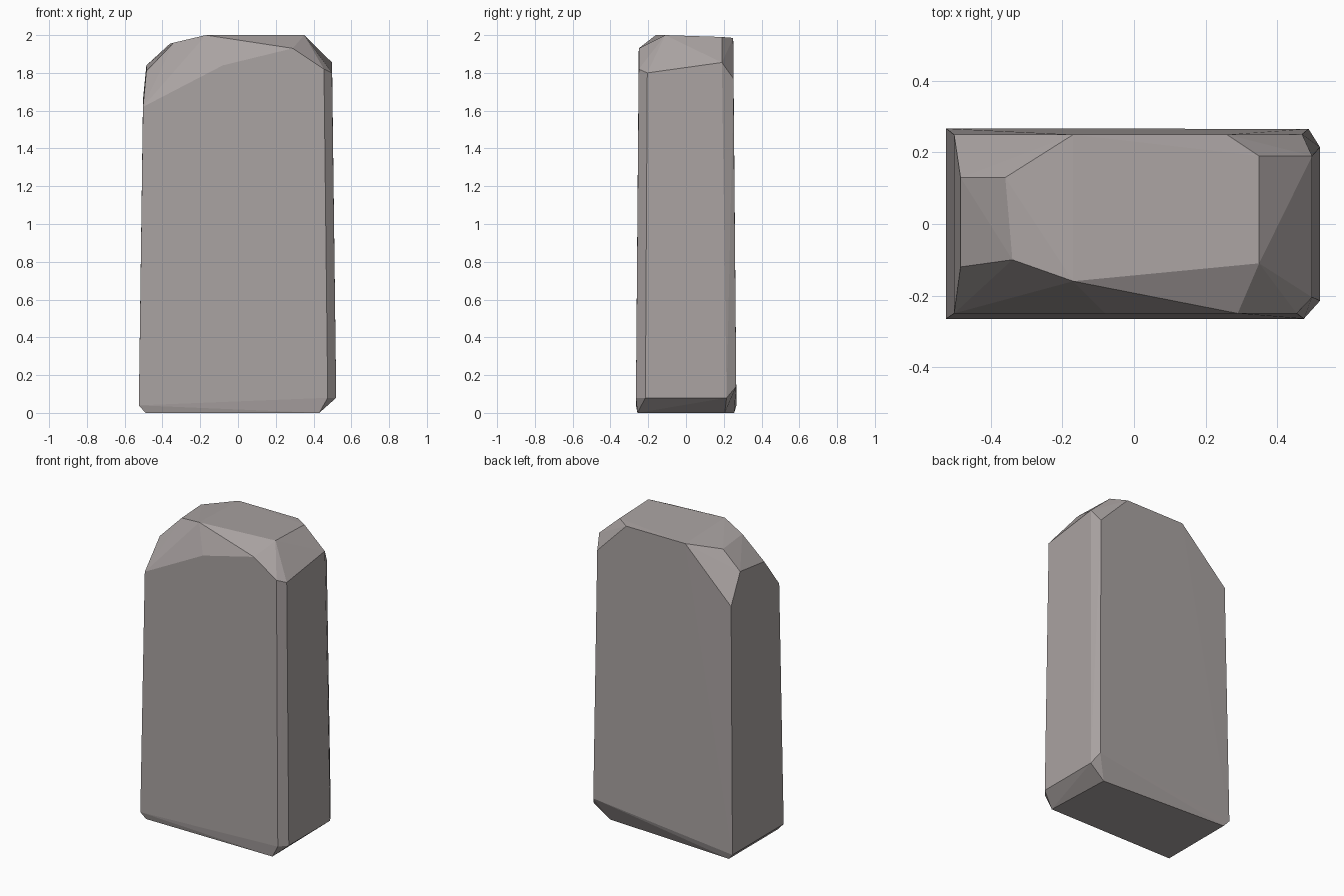
import bpy, bmesh

if "Cube" in bpy.data.objects:
    bpy.data.objects.remove(bpy.data.objects["Cube"])

# Chipped corners of the stone, grouped by height
foot = [(-.49, -.255, 0), (-.49, .255, 0), (.43, -.257, 0), (.41, .205, 0),
        (-.525, -.265, .04), (-.525, .267, .04),
        (.475, -.265, .08), (.52, -.215, .08),
        (.52, .215, .08), (.488, .266, .14)]
shoulders = [(-.503, -.25, 1.62), (-.503, .25, 1.66),
             (-.485, -.12, 1.81), (-.485, .13, 1.84),
             (-.08, -.251, 1.84), (.29, -.25, 1.93),
             (.455, -.25, 1.82), (.498, -.205, 1.80),
             (.498, .19, 1.855), (.47, .251, 1.77)]
crown = [(-.36, .13, 1.955), (-.34, -.10, 1.96), (-.17, -.16, 2), (-.17, .25, 1.985),
         (.26, -.115, 2), (.35, -.11, 2), (.35, .19, 1.99), (.26, .25, 1.985)]

# Wrap the corners in a flat-faced convex block
bm = bmesh.new()
for co in foot + shoulders + crown:
    bm.verts.new(co)
bmesh.ops.convex_hull(bm, input=bm.verts[:])
bmesh.ops.delete(bm, geom=[v for v in bm.verts if not v.link_faces], context='VERTS')
bmesh.ops.dissolve_limit(bm, angle_limit=.01, verts=bm.verts[:], edges=bm.edges[:])
bmesh.ops.recalc_face_normals(bm, faces=bm.faces[:])
mesh = bpy.data.meshes.new("stone_slab")
bm.to_mesh(mesh)
bm.free()

# Single warm grey stone colour
stone = bpy.data.materials.new("warm grey stone")
stone.diffuse_color = (.40, .365, .36, 1)
stone.use_nodes = True
stone.node_tree.nodes["Principled BSDF"].inputs["Base Color"].default_value = stone.diffuse_color
mesh.materials.append(stone)
slab = bpy.data.objects.new("stone_slab", mesh)
bpy.context.collection.objects.link(slab)
